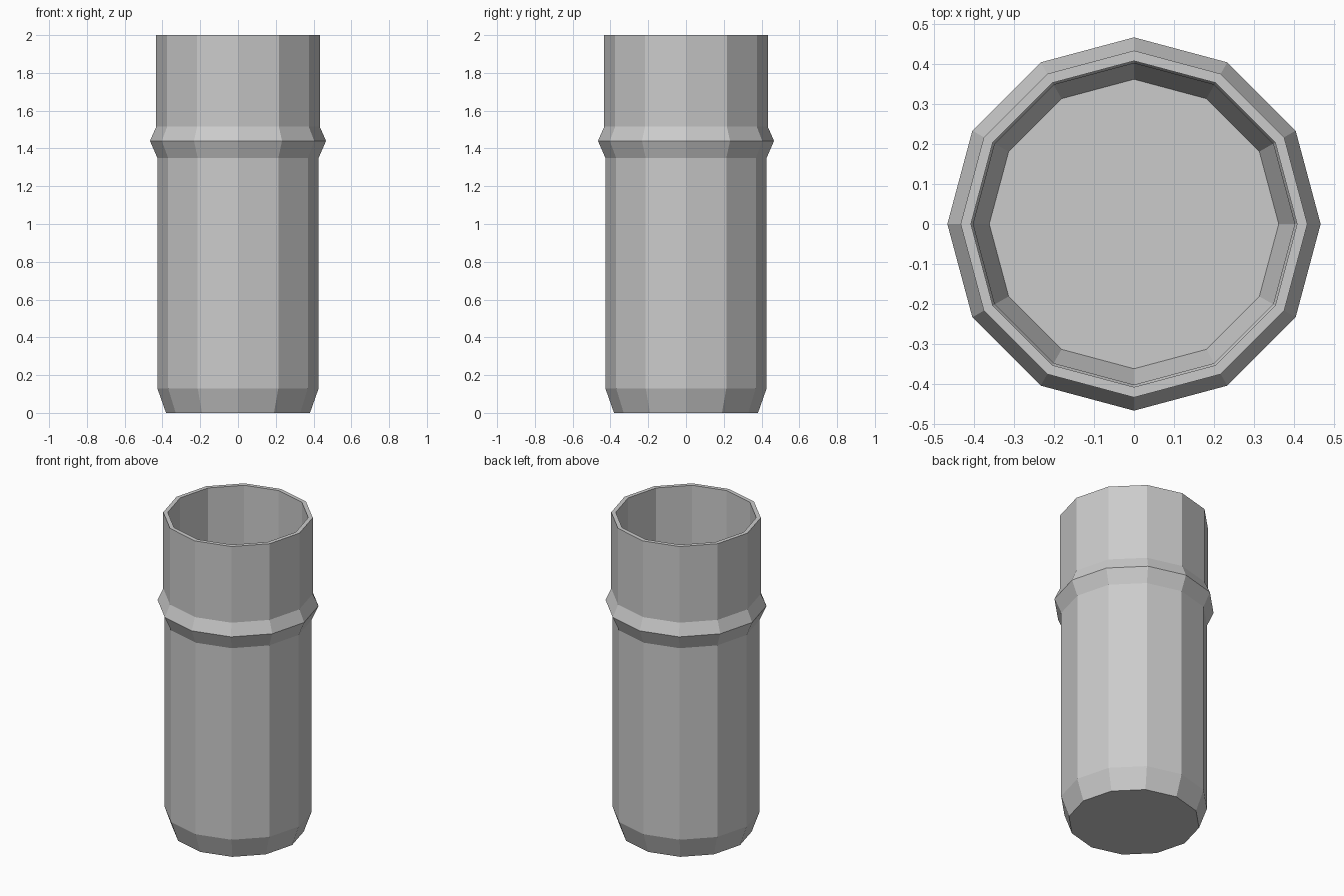
import bpy, bmesh
from math import cos, sin, pi

if "Cube" in bpy.data.objects:
    bpy.data.objects.remove(bpy.data.objects["Cube"])

SIDES = 12
# outer profile: (radius, height) from base to rim
PROFILE = [(0.381, 0.0), (0.427, 0.13), (0.427, 1.35),
           (0.466, 1.44), (0.433, 1.515), (0.433, 2.0)]

# turned cup shell with a closed bottom
bm = bmesh.new()
rings = [[bm.verts.new((r * cos(2 * pi * i / SIDES), r * sin(2 * pi * i / SIDES), z))
          for i in range(SIDES)] for r, z in PROFILE]
bm.faces.new(rings[0][::-1])
for low, high in zip(rings, rings[1:]):
    for i in range(SIDES):
        j = (i + 1) % SIDES
        bm.faces.new((low[i], low[j], high[j], high[i]))
mesh = bpy.data.meshes.new("cup")
bm.to_mesh(mesh)
bm.free()
cup = bpy.data.objects.new("cup", mesh)
bpy.context.collection.objects.link(cup)

# wall thickness, growing inwards
wall = cup.modifiers.new("wall", 'SOLIDIFY')
wall.thickness = 0.025
wall.offset = -1
wall.use_even_offset = True
wall.use_quality_normals = True
